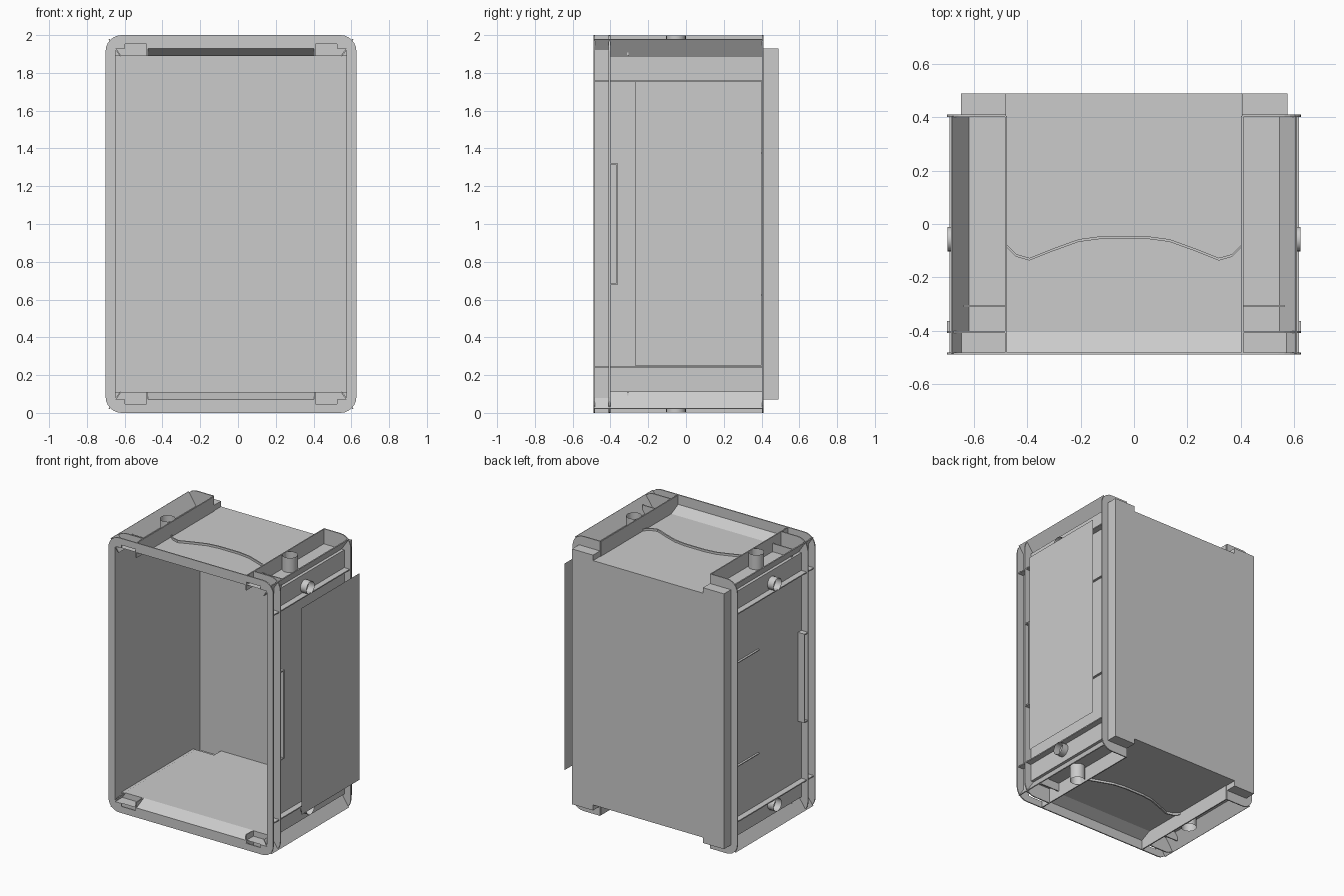
import bpy, bmesh, math

if "Cube" in bpy.data.objects:
    bpy.data.objects.remove(bpy.data.objects["Cube"])

CX, CZ = -0.037, 1.0            # centre of the crate body
X, Z = 0.612, 0.93              # half size of the opening and end collars
XI, ZI = 0.582, 0.89            # gusset foot, half height of the main box
XR, ZR = 0.443, 0.757           # corner rails and side ribs
FX, FZ = 0.664, 1.0             # half size of the flanges
T = 0.008                       # sheet thickness

grey = bpy.data.materials.new("plastic_grey")
grey.diffuse_color = (0.6, 0.6, 0.6, 1)
grey.use_nodes = True
grey.node_tree.nodes["Principled BSDF"].inputs["Base Color"].default_value = grey.diffuse_color


def finish(name, bm, normals=True):
    if normals:
        bmesh.ops.recalc_face_normals(bm, faces=bm.faces[:])
    me = bpy.data.meshes.new(name)
    bm.to_mesh(me)
    bm.free()
    me.materials.append(grey)
    ob = bpy.data.objects.new(name, me)
    bpy.context.collection.objects.link(ob)
    return ob


def box(name, x, y, z):
    """Box between ranges; x and z are relative to the body centre."""
    bm = bmesh.new()
    bmesh.ops.create_cube(bm, size=1)
    for v in bm.verts:
        v.co = (CX + (x[0] + x[1]) / 2 + v.co.x * (x[1] - x[0]),
                (y[0] + y[1]) / 2 + v.co.y * (y[1] - y[0]),
                CZ + (z[0] + z[1]) / 2 + v.co.z * (z[1] - z[0]))
    return finish(name, bm)


def span(a, b, s):
    return tuple(sorted((a * s, b * s)))


def prism(name, points, move):
    """Flat outline thickened by a vector."""
    bm = bmesh.new()
    f = bm.faces.new([bm.verts.new(p) for p in points])
    r = bmesh.ops.extrude_face_region(bm, geom=[f])
    bmesh.ops.translate(bm, vec=move,
                        verts=[e for e in r["geom"] if isinstance(e, bmesh.types.BMVert)])
    return finish(name, bm)


def slab(name, pts, y, t=T):
    return prism(name, [(CX + a, y, CZ + b) for a, b in pts], (0, t, 0))


def tube(name, pos, r, depth, axis):
    bm = bmesh.new()
    n = 20
    rings = []
    for d in (0, depth):
        ring = []
        for i in range(n):
            c, s = r * math.cos(math.tau * i / n), r * math.sin(math.tau * i / n)
            off = (d, c, s) if axis == "x" else (c, s, d)
            ring.append(bm.verts.new([p + o for p, o in zip(pos, off)]))
        rings.append(ring)
    for i in range(n):
        j = (i + 1) % n
        f = bm.faces.new((rings[0][i], rings[0][j], rings[1][j], rings[1][i]))
        f.smooth = True
    return finish(name, bm)


def around(q):
    """Mirror a quarter path into a closed ring."""
    up = q + [(-a, b) for a, b in reversed(q)]
    return up + [(a, -b) for a, b in reversed(up)]


def section(corner, middle):
    return around([(X, corner), (XR, corner), (XR, middle)])


# crate body: open box, flared at the front, taller corner blocks at both ends
bm = bmesh.new()
rings = [[bm.verts.new((CX + a, y, CZ + b)) for a, b in section(c, m)]
         for y, c, m in ((-0.487, Z, Z), (-0.405, Z, ZI), (-0.405, ZI, ZI),
                         (0.405, ZI, ZI), (0.405, Z, ZI), (0.49, Z, ZI))]
for r0, r1 in zip(rings, rings[1:]):
    for i in range(len(r0)):
        j = (i + 1) % len(r0)
        bm.faces.new((r0[i], r0[j], r1[j], r1[i]))
bm.faces.new(rings[-1])
bmesh.ops.remove_doubles(bm, verts=bm.verts[:], dist=0.0005)
bmesh.ops.dissolve_degenerate(bm, dist=0.0005, edges=bm.edges[:])
bmesh.ops.dissolve_limit(bm, angle_limit=0.01, verts=bm.verts[:], edges=bm.edges[:])
finish("crate_body", bm)

# flanges
R = 0.085
arc = [(FX - R + R * math.sin(t), FZ - R + R * math.cos(t))
       for t in (math.pi / 2 * i / 6 for i in range(7))]


def half_plate(name, s, start, inner, y):
    outer = [(start, FZ)] + arc
    outer += [(a, -b) for a, b in reversed(outer)]
    inside = [(a, -b) for a, b in reversed(inner)] + inner
    return slab(name, [(a * s, b) for a, b in outer + inside], y)


notch = [(X, Z), (0.56, Z), (0.56, Z + 0.022), (XR, Z + 0.022), (XR, Z), (0, Z)]
wall = [(X, ZI), (XR, ZI)]
for s, side in ((1, "right"), (-1, "left")):
    half_plate("front_flange_" + side, s, 0, notch, -0.49)
    half_plate("middle_flange_" + side, s, XR, wall, -0.409)
    half_plate("back_flange_" + side, s, XR, wall, 0.402)

# wavy rib path, relative to the centre
wave = [(0, -0.045), (0.08, -0.045), (0.17, -0.057), (0.27, -0.093),
        (0.355, -0.127), (0.405, -0.113), (XR, -0.075)]
wave = [(-a, b) for a, b in reversed(wave[1:])] + wave
wave += [(a, b - 0.01) for a, b in reversed(wave)]

for k, level in ((1, "top"), (-1, "bottom")):
    prism("wavy_rib_" + level, [(CX + a, b, CZ + k * ZI) for a, b in wave], (0, 0, k * 0.015))

    for s, side in ((1, "right"), (-1, "left")):
        tag = level + "_" + side
        # rail beside the panel and rib on the side wall
        box("corner_rail_" + tag, span(XR - T / 2, XR + T / 2, s), (-0.487, 0.405),
            span(ZI, 0.997, k))
        box("side_rib_" + tag, span(X, 0.655, s), (-0.487, 0.405),
            span(ZR - T / 2, ZR + T / 2, k))
        # short cross rib on the corner
        box("cross_rib_" + tag, span(XR, XI + 0.02, s), (-0.312, -0.304), span(ZI, 0.95, k))
        # diagonal gusset joining body and flange corners
        gus = [(XI, ZI), (0.643, 0.98), (0.649, 0.977), (XI + 0.006, ZI - 0.003)]
        slab("corner_gusset_" + tag, [(a * s, b * k) for a, b in gus], -0.487, 0.892)
        # pin tubes
        tube("corner_tube_" + tag, (CX + s * 0.493, -0.053, CZ + k * ZI), 0.052, k * 0.107, "z")
        tube("side_tube_" + tag, (CX + s * X, -0.057, CZ + k * 0.803), 0.046, s * 0.05, "x")
        # grip ends and short back ribs on the side panel
        box("grip_end_" + tag, span(X, 0.664, s), (-0.405, -0.363), span(0.316, 0.324, k))
        box("back_rib_" + tag, span(X, X + 0.015, s), (0.1, 0.405), span(0.374, 0.38, k))

for s, side in ((1, "right"), (-1, "left")):
    box("grip_lip_" + side, span(X, 0.664, s), (-0.371, -0.363), (-0.324, 0.324))

# thin sheet standing off the right side
bm = bmesh.new()
bm.faces.new([bm.verts.new((0.70, y, z)) for y, z in
              ((-0.27, 0.25), (0.40, 0.25), (0.40, 1.755), (-0.27, 1.755))])
finish("side_sheet", bm, normals=False)
